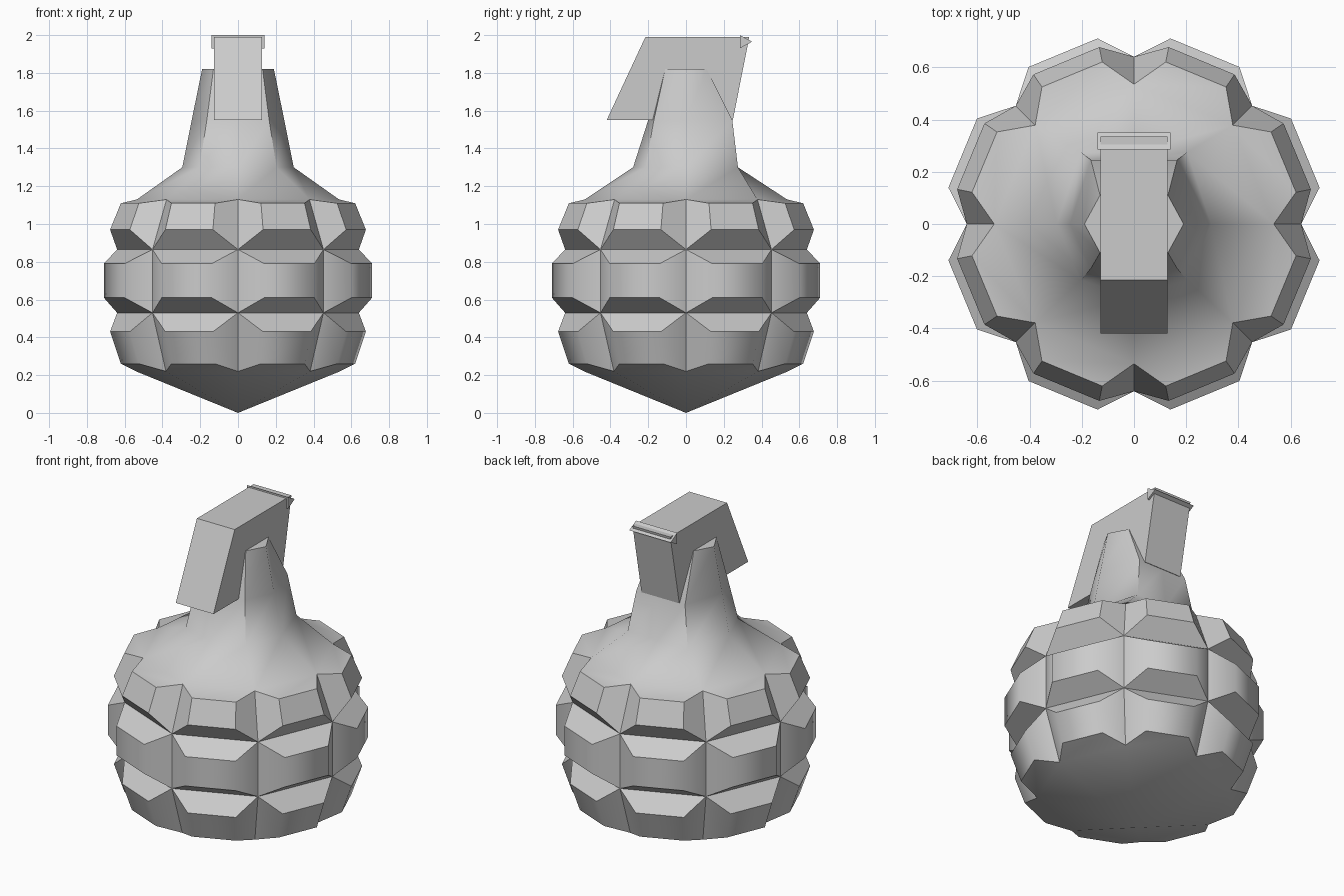
import bpy, bmesh, math

if "Cube" in bpy.data.objects:
    bpy.data.objects.remove(bpy.data.objects["Cube"])


def finish(name, bm, angle):
    bmesh.ops.recalc_face_normals(bm, faces=bm.faces)
    me = bpy.data.meshes.new(name)
    bm.to_mesh(me)
    bm.free()
    ob = bpy.data.objects.new(name, me)
    bpy.context.collection.objects.link(ob)
    me.shade_smooth()
    me.set_sharp_from_angle(angle=math.radians(angle))
    return ob


def polar(bm, r, deg, z):
    a = math.radians(deg)
    return bm.verts.new((r * math.cos(a), r * math.sin(a), z))


def half_ring(bm, z, side, diag_back, back, diag_front, front):
    # eight-sided ring mirrored in x, starting at +x and running anticlockwise
    pts = [(side, 0), diag_back, (0, back), (-diag_back[0], diag_back[1]),
           (-side, 0), (-diag_front[0], diag_front[1]), (0, front), diag_front]
    return [bm.verts.new((x, y, z)) for x, y in pts]


def bridge(bm, a, b):
    for i in range(8):
        j = (i + 1) % 8
        bm.faces.new((a[i], a[j], b[j], b[i]))


# Body: octagonal groove rings with a raised pillow in every cell
bm = bmesh.new()
grooves = [(0.22, 0.54), (0.53, 0.64), (0.865, 0.64), (1.13, 0.535)]
pillows = [((0.26, 0.632), (0.43, 0.69)),
           ((0.61, 0.724), (0.79, 0.724)),
           ((0.97, 0.69), (1.11, 0.632))]
rings = [[polar(bm, r, 45 * k, z) for k in range(8)] for z, r in grooves]
for row, ((z0, r0), (z1, r1)) in enumerate(pillows):
    lo, hi = rings[row], rings[row + 1]
    for k in range(8):
        j = (k + 1) % 8
        a, b = 45 * k + 11.1, 45 * k + 33.9
        outer = [lo[k], lo[j], hi[j], hi[k]]
        inner = [polar(bm, r0, a, z0), polar(bm, r0, b, z0),
                 polar(bm, r1, b, z1), polar(bm, r1, a, z1)]
        bm.faces.new(inner)
        for i in range(4):
            n = (i + 1) % 4
            bm.faces.new((outer[i], outer[n], inner[n], inner[i]))

# Pointed base
tip = bm.verts.new((0, 0, 0))
for k in range(8):
    bm.faces.new((tip, rings[0][(k + 1) % 8], rings[0][k]))

# Shoulder and tapered neck with a flattened back
neck = [half_ring(bm, 1.30, 0.295, (0.204, 0.275), 0.275, (0.204, -0.215), -0.28),
        half_ring(bm, 1.55, 0.245, (0.165, 0.245), 0.245, (0.165, -0.17), -0.20),
        half_ring(bm, 1.82, 0.19, (0.13, 0.11), 0.11, (0.13, -0.11), -0.11)]
bridge(bm, rings[3], neck[0])
bridge(bm, neck[0], neck[1])
bridge(bm, neck[1], neck[2])
bm.faces.new(neck[2])
finish("grenade_body", bm, 50)


def prism(name, profile, half_width):
    # extrude a (y, z) profile along x
    bm = bmesh.new()
    f = bm.faces.new([bm.verts.new((-half_width, y, z)) for y, z in profile])
    out = bmesh.ops.extrude_face_region(bm, geom=[f])
    for v in out["geom"]:
        if isinstance(v, bmesh.types.BMVert):
            v.co.x = half_width
    return finish(name, bm, 30)


# Lever block and hinge pin
prism("safety_lever", [(-0.42, 1.55), (-0.215, 1.99), (0.335, 1.99), (0.248, 1.55)], 0.128)
prism("hinge_pin", [(0.285, 2.0), (0.35, 1.965), (0.285, 1.93)], 0.14)
